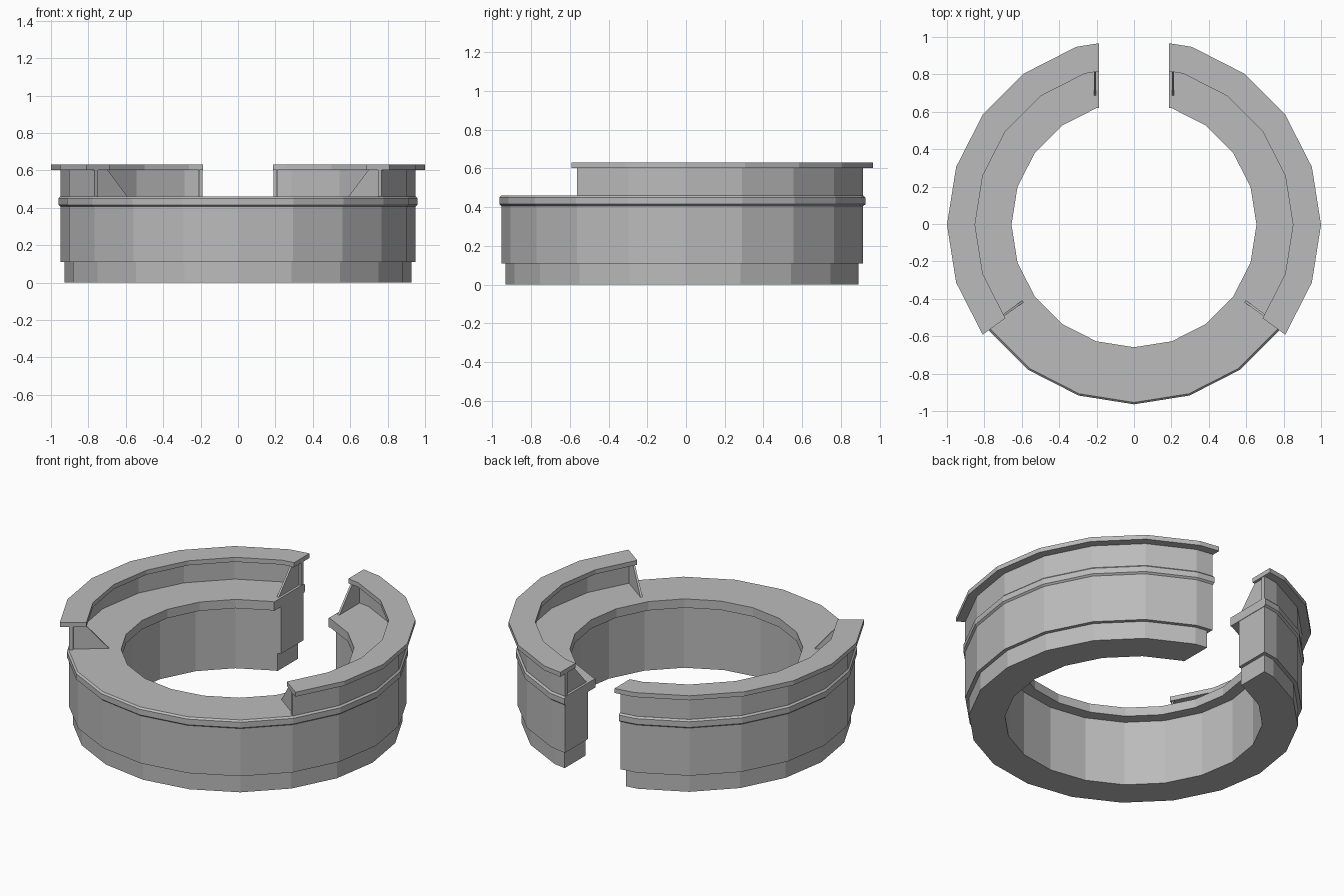
import bpy
import bmesh
from math import sin, cos, tan, radians
from mathutils import Vector

cube = bpy.data.objects.get("Cube")
if cube:
    bpy.data.objects.remove(cube, do_unlink=True)

STEP = 18          # twenty-sided ring
SHIFT_Y = -0.004   # centres the footprint

grey = bpy.data.materials.new("plain_grey")
grey.use_nodes = True
colour = (0.5, 0.5, 0.5, 1)
grey.diffuse_color = colour
grey.node_tree.nodes["Principled BSDF"].inputs["Base Color"].default_value = colour


def finish(name, bm):
    """Turn one half into a mirrored object."""
    bmesh.ops.recalc_face_normals(bm, faces=bm.faces)
    mesh = bpy.data.meshes.new(name)
    bm.to_mesh(mesh)
    bm.free()
    mesh.materials.append(grey)
    obj = bpy.data.objects.new(name, mesh)
    obj.location.y = SHIFT_Y
    bpy.context.collection.objects.link(obj)
    mirror = obj.modifiers.new("mirror", 'MIRROR')
    mirror.use_axis[0] = True
    mirror.merge_threshold = 0.0005
    return obj


def ring(name, profile, gap, start=0):
    """Sweep an (r, z) section from the front round to the rear opening."""
    bm = bmesh.new()
    sections = []
    for deg in range(start, 180, STEP):
        a = radians(deg)
        sections.append([bm.verts.new((r * sin(a), -r * cos(a), z)) for r, z in profile])
    # last section is cut square on the opening plane
    sections.append([bm.verts.new((gap, r - gap * tan(radians(STEP / 2)), z))
                     for r, z in profile])
    n = len(profile)
    for s, t in zip(sections, sections[1:]):
        for i in range(n):
            j = (i + 1) % n
            bm.faces.new((s[i], s[j], t[j], t[i]))
    bm.faces.new(sections[-1])
    if start:
        bm.faces.new(sections[0])
    return finish(name, bm)


def box_section(inner, outer, low, high):
    return [(inner, low), (outer, low), (outer, high), (inner, high)]


def bracket(name, profile, origin, along, thick=0.012):
    """Upright gusset plate: (distance, z) outline along a direction."""
    along = Vector(along).normalized()
    side = Vector((-along.y, along.x, 0)) * thick / 2
    bm = bmesh.new()
    layers = [[bm.verts.new(Vector(origin) + along * d + Vector((0, 0, z)) + side * s)
               for d, z in profile] for s in (-1, 1)]
    for layer in layers:
        bm.faces.new(layer)
    n = len(profile)
    for i in range(n):
        j = (i + 1) % n
        bm.faces.new((layers[0][i], layers[0][j], layers[1][j], layers[1][i]))
    return finish(name, bm)


# Counter base
ring("kick_base", box_section(0.725, 0.927, 0, 0.112), 0.21)
ring("counter_body", box_section(0.725, 0.949, 0.11, 0.408), 0.19)

# Work surface with an eased outer edge
ring("work_surface", [(0.655, 0.405), (0.948, 0.405), (0.96, 0.415),
                      (0.96, 0.45), (0.95, 0.46), (0.655, 0.46)], 0.187)

# Raised screen and bar top, open at the front
ring("upper_wall", box_section(0.925, 0.949, 0.455, 0.605), 0.19, 54)
ring("bar_top", box_section(0.85, 1.0, 0.602, 0.63), 0.186, 54)

# Gusset plates at both ends of the screen
a = radians(54)
out = Vector((sin(a), -cos(a), 0))
inset = Vector((cos(a), sin(a), 0)) * 0.018
bracket("front_bracket", [(0.72, 0.458), (0.93, 0.458), (0.93, 0.604), (0.855, 0.604)],
        inset, out)
bracket("rear_bracket", [(0.69, 0.458), (0.9, 0.458), (0.9, 0.604), (0.82, 0.604)],
        (0.208, 0, 0), (0, 1, 0))
